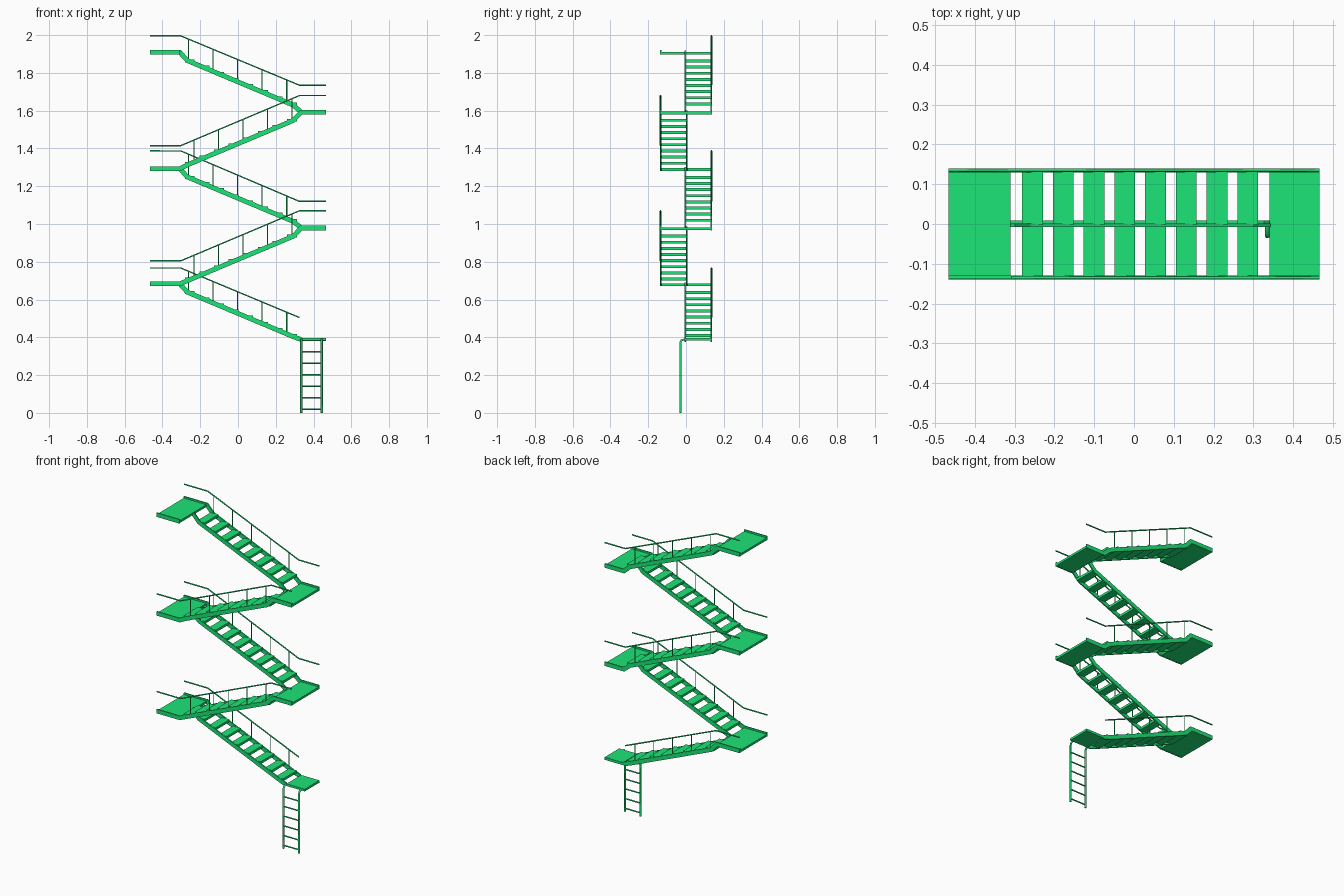
import bpy, bmesh, math
from mathutils import Vector

if "Cube" in bpy.data.objects:
    bpy.data.objects.remove(bpy.data.objects["Cube"])

green = bpy.data.materials.new("fire_escape_green")
green.diffuse_color = (0.012, 0.78, 0.185, 1)
green.use_nodes = True
green.node_tree.nodes["Principled BSDF"].inputs["Base Color"].default_value = green.diffuse_color


def finish(name, bm):
    bmesh.ops.recalc_face_normals(bm, faces=bm.faces[:])
    me = bpy.data.meshes.new(name)
    bm.to_mesh(me)
    bm.free()
    me.materials.append(green)
    ob = bpy.data.objects.new(name, me)
    bpy.context.collection.objects.link(ob)
    return ob


def add_box(bm, x0, x1, y0, y1, z0, z1):
    vs = bmesh.ops.create_cube(bm, size=1)["verts"]
    for v in vs:
        v.co = ((x0 + x1) / 2 + v.co.x * (x1 - x0),
                (y0 + y1) / 2 + v.co.y * (y1 - y0),
                (z0 + z1) / 2 + v.co.z * (z1 - z0))


def beam(name, path, thick, y0, y1):
    """Flat bar following an x-z path with mitred bends."""
    pts = [Vector(p) for p in path]
    bm = bmesh.new()
    rings = []
    for i, p in enumerate(pts):
        a = (p - pts[i - 1]).normalized() if i else None
        b = (pts[i + 1] - p).normalized() if i < len(pts) - 1 else None
        a, b = a or b, b or a
        t = (a + b).normalized()
        n = Vector((-t.y, t.x)) * (thick / 2 / t.dot(a))
        rings.append([bm.verts.new((q.x, y, q.y))
                      for q, y in ((p + n, y0), (p + n, y1), (p - n, y1), (p - n, y0))])
    for r, s in zip(rings, rings[1:]):
        for k in range(4):
            bm.faces.new((r[k], r[(k + 1) % 4], s[(k + 1) % 4], s[k]))
    bm.faces.new(rings[0])
    bm.faces.new(rings[-1])
    return finish(name, bm)


def tube(name, paths, radius):
    """Round bars along one or more polylines."""
    cu = bpy.data.curves.new(name, "CURVE")
    cu.dimensions = "3D"
    cu.bevel_depth = radius
    cu.bevel_resolution = 1
    cu.use_fill_caps = True
    for path in paths:
        sp = cu.splines.new("POLY")
        sp.points.add(len(path) - 1)
        for pt, co in zip(sp.points, path):
            pt.co = (*co, 1)
    cu.materials.append(green)
    ob = bpy.data.objects.new(name, cu)
    bpy.context.collection.objects.link(ob)


LEFT, RIGHT = -0.466, 0.466        # outer platform edges
SL, SR = -0.308, 0.335             # stair ends
KL, KR = -0.268, 0.292             # stringer bends
SLOPE, DROP, BAR = 0.42, 0.044, 0.025
levels = [0.388, 0.683, 0.979, 1.293, 1.592, 1.909]
rails = [(0.505, 0.767), (0.805, 1.07), (1.12, 1.387), (1.415, 1.68), (1.735, 1.996)]

# Platforms, alternating right and left; the lowest is half width
for i, z in enumerate(levels):
    bm = bmesh.new()
    x0, x1 = (LEFT, -0.31) if i % 2 else (0.34, RIGHT)
    lo = z - 0.0115 if i else z - 0.006
    add_box(bm, x0, x1, -0.133 if i else -0.007, 0.133, lo, lo + 0.014)
    finish(f"platform_{i + 1}", bm)
beam("top_platform_edge", [(LEFT, levels[5]), (SL, levels[5])], BAR, -0.138, -0.130)

# Flights, alternating back (rising left) and front (rising right)
for i in range(5):
    back = i % 2 == 0
    zb, zt = levels[i], levels[i + 1]
    zl, zr = (zt, zb) if back else (zb, zt)
    slope = -SLOPE if back else SLOPE
    high = zt - DROP
    low = high - SLOPE * (KR - KL)
    kl, kr = (high, low) if back else (low, high)
    bent = [(SL, zl), (KL, kl), (KR, kr), (SR, zr)]
    full = [(LEFT, zl)] + bent + [(RIGHT, zr)]
    side = 1 if back else -1
    tag = f"flight_{i + 1}"
    oy = 0.134 * side
    iy = -0.003 if back else 0.005
    if i:
        beam(tag + "_outer_stringer", full, BAR, oy - 0.004, oy + 0.004)
    else:
        beam(tag + "_outer_stringer", full[:-1], BAR, oy - 0.004, oy + 0.004)
        beam("lowest_platform_edge", [(SR, zr), (RIGHT, zr)], 0.015, oy - 0.004, oy + 0.004)
    beam(tag + "_inner_stringer", bent, BAR, iy - 0.004, iy + 0.004)

    # Open treads between the stringers
    bm = bmesh.new()
    for k in range(8):
        x = -0.255 + 0.0773 * k
        z = kl + (x - KL) * slope
        add_box(bm, x - 0.026, x + 0.026, min(iy, oy), max(iy, oy), z - 0.004, z + 0.011)
    finish(tag + "_treads", bm)

    # Handrail with posts on the outer side
    ry = 0.135 * side
    lo, hi = rails[i]
    rl, rr = (hi, lo) if back else (lo, hi)
    path = [(LEFT, ry, rl), (-0.303, ry, rl), (0.325, ry, rr), (RIGHT, ry, rr)]
    tube(tag + "_handrail", [path if i else path[:3]], 0.004)
    posts = []
    for k in range(5):
        x = (-0.262 if back else -0.233) + 0.13 * k
        posts.append([(x, ry, kl + (x - KL) * slope),
                      (x, ry, rl + (x + 0.303) / 0.628 * (rr - rl))])
    tube(tag + "_posts", posts, 0.0028)

# Access ladder with hooked tops
uprights = [[(x, -0.03, 0), (x, -0.03, 0.372), (x, -0.024, 0.385), (x, -0.004, 0.39)]
            for x in (0.335, 0.443)]
tube("ladder_uprights", uprights, 0.006)
tube("ladder_rungs", [[(0.335, -0.03, 0.02 + 0.0608 * k), (0.443, -0.03, 0.02 + 0.0608 * k)]
                      for k in range(6)], 0.004)
